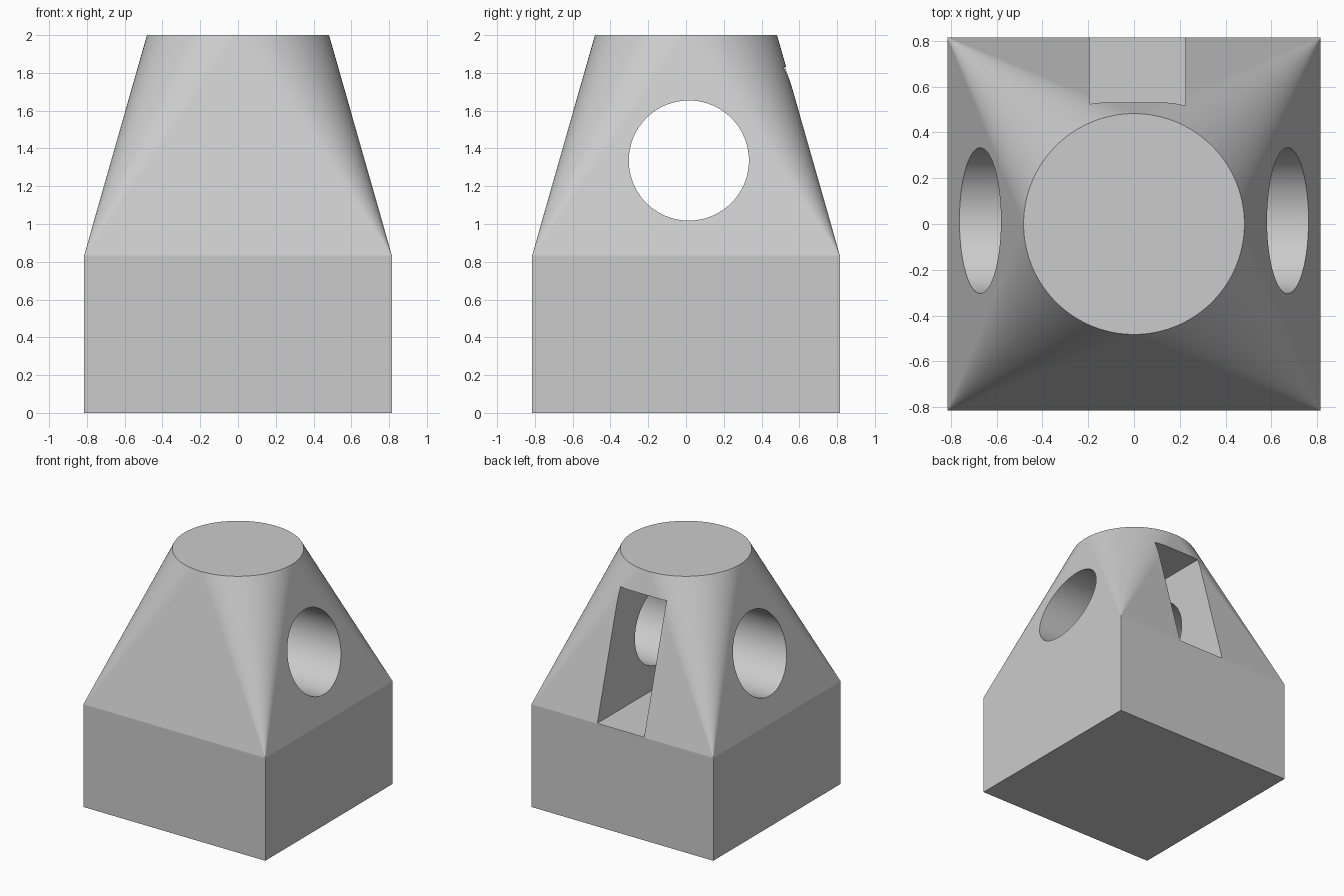
import bpy
import bmesh
from math import cos, sin, pi
from mathutils import Matrix

cube = bpy.data.objects.get("Cube")
if cube:
    bpy.data.objects.remove(cube)

HALF, BASE_H, TOP_H, TOP_R = 0.815, 0.832, 2.0, 0.482
ARC = 40  # segments in each quarter of the top rim

grey = bpy.data.materials.new("light_grey")
grey.use_nodes = True
grey.diffuse_color = (0.6, 0.6, 0.6, 1)
grey.node_tree.nodes["Principled BSDF"].inputs["Base Color"].default_value = (0.6, 0.6, 0.6, 1)


def make_object(name, bm):
    bmesh.ops.recalc_face_normals(bm, faces=bm.faces)
    mesh = bpy.data.meshes.new(name)
    bm.to_mesh(mesh)
    bm.free()
    mesh.materials.append(grey)
    obj = bpy.data.objects.new(name, mesh)
    bpy.context.collection.objects.link(obj)
    return obj


# Body: square block that blends into a round top
bm = bmesh.new()
signs = [(1, 1), (-1, 1), (-1, -1), (1, -1)]
floor = [bm.verts.new((sx * HALF, sy * HALF, 0)) for sx, sy in signs]
shoulder = [bm.verts.new((sx * HALF, sy * HALF, BASE_H)) for sx, sy in signs]
count = 4 * ARC
rim = [bm.verts.new((TOP_R * cos(2 * pi * i / count), TOP_R * sin(2 * pi * i / count), TOP_H))
       for i in range(count)]
bm.faces.new(floor)
bm.faces.new(rim)
for q in range(4):
    n = (q + 1) % 4
    bm.faces.new((floor[q], floor[n], shoulder[n], shoulder[q]))
    # flat triangle on each side, conical fan at each corner
    bm.faces.new((shoulder[q], shoulder[n], rim[n * ARC]))
    for i in range(q * ARC, (q + 1) * ARC):
        bm.faces.new((shoulder[q], rim[(i + 1) % count], rim[i]))
body = make_object("tapered_body", bm)

# Cutter for the round hole running side to side
bm = bmesh.new()
bmesh.ops.create_cone(bm, cap_ends=True, segments=96, radius1=0.318, radius2=0.318, depth=3,
                      matrix=Matrix.Translation((0, 0.015, 1.336)) @ Matrix.Rotation(pi / 2, 4, 'Y'))
for f in bm.faces:
    f.smooth = len(f.verts) == 4
hole = make_object("hole_cutter", bm)

# Cutter for the upright slot in the back
x0, x1, y0, y1, z0, z1 = -0.195, 0.225, 0.0, 1.2, BASE_H + 0.003, 1.83
bm = bmesh.new()
bmesh.ops.create_cube(bm, size=1, matrix=Matrix.Translation(((x0 + x1) / 2, (y0 + y1) / 2, (z0 + z1) / 2))
                      @ Matrix.Diagonal((x1 - x0, y1 - y0, z1 - z0, 1)))
slot = make_object("slot_cutter", bm)

# Cut both openings
bpy.context.view_layer.objects.active = body
for cutter in (hole, slot):
    mod = body.modifiers.new(cutter.name, 'BOOLEAN')
    mod.operation = 'DIFFERENCE'
    mod.solver = 'EXACT'
    mod.object = cutter
    bpy.ops.object.modifier_apply(modifier=mod.name)
    bpy.data.objects.remove(cutter)
